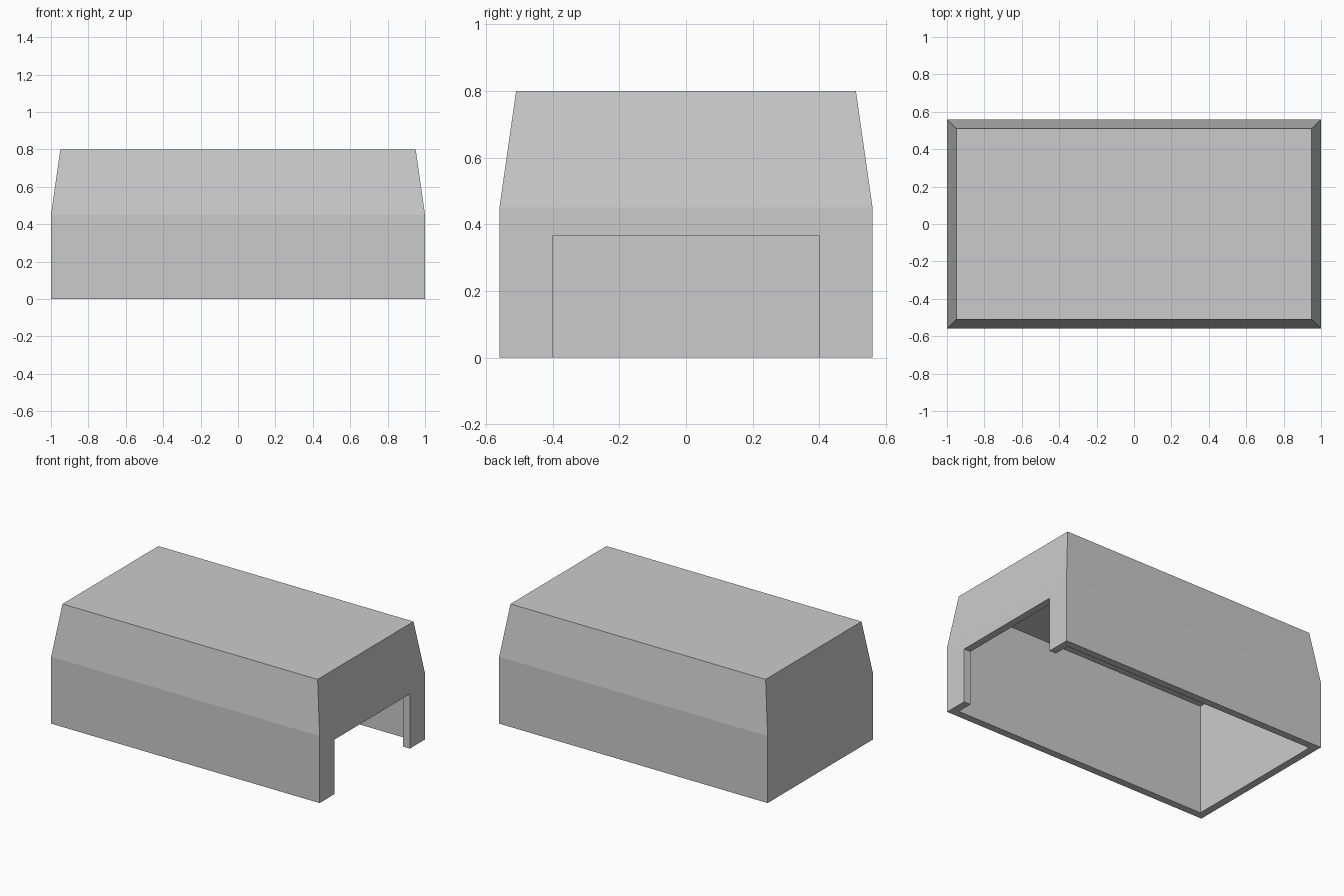
import bpy
import bmesh

cube = bpy.data.objects.get("Cube")
if cube:
    bpy.data.objects.remove(cube, do_unlink=True)

grey = bpy.data.materials.new("plain grey")
grey.use_nodes = True
grey.diffuse_color = (0.6, 0.6, 0.6, 1)
grey.node_tree.nodes["Principled BSDF"].inputs["Base Color"].default_value = (0.6, 0.6, 0.6, 1)

WALL = 0.05
DOOR_Y, DOOR_TOP = 0.4, 0.367


def stacked_rings(name, levels):
    """Closed solid through rectangles given as (half width, half depth, height)."""
    bm = bmesh.new()
    rings = [[bm.verts.new((sx * x, sy * y, z))
              for sx, sy in ((-1, -1), (1, -1), (1, 1), (-1, 1))]
             for x, y, z in levels]
    for low, high in zip(rings, rings[1:]):
        for i in range(4):
            j = (i + 1) % 4
            bm.faces.new((low[i], low[j], high[j], high[i]))
    bm.faces.new(rings[0][::-1])
    bm.faces.new(rings[-1])
    mesh = bpy.data.meshes.new(name)
    bm.to_mesh(mesh)
    bm.free()
    mesh.materials.append(grey)
    obj = bpy.data.objects.new(name, mesh)
    bpy.context.collection.objects.link(obj)
    return obj


def cut(target, cutter):
    mod = target.modifiers.new(cutter.name, 'BOOLEAN')
    mod.operation = 'DIFFERENCE'
    mod.solver = 'EXACT'
    mod.object = cutter
    bpy.context.view_layer.objects.active = target
    bpy.ops.object.modifier_apply(modifier=mod.name)
    bpy.data.objects.remove(cutter, do_unlink=True)


# Shell with straight lower walls and tapered upper walls
shell = stacked_rings("cover_shell", [(1, 0.56, 0), (1, 0.56, 0.45), (0.95, 0.51, 0.8)])

# Hollow inside, open at the bottom
cavity = stacked_rings("cavity_cutter", [(1 - WALL, 0.56 - WALL, -0.1), (1 - WALL, 0.56 - WALL, 0.74)])
cut(shell, cavity)

# Doorway through the right end wall
door = stacked_rings("doorway_cutter", [(0.15, DOOR_Y, -0.1), (0.15, DOOR_Y, DOOR_TOP)])
door.location.x = 1
bpy.context.view_layer.update()
cut(shell, door)
